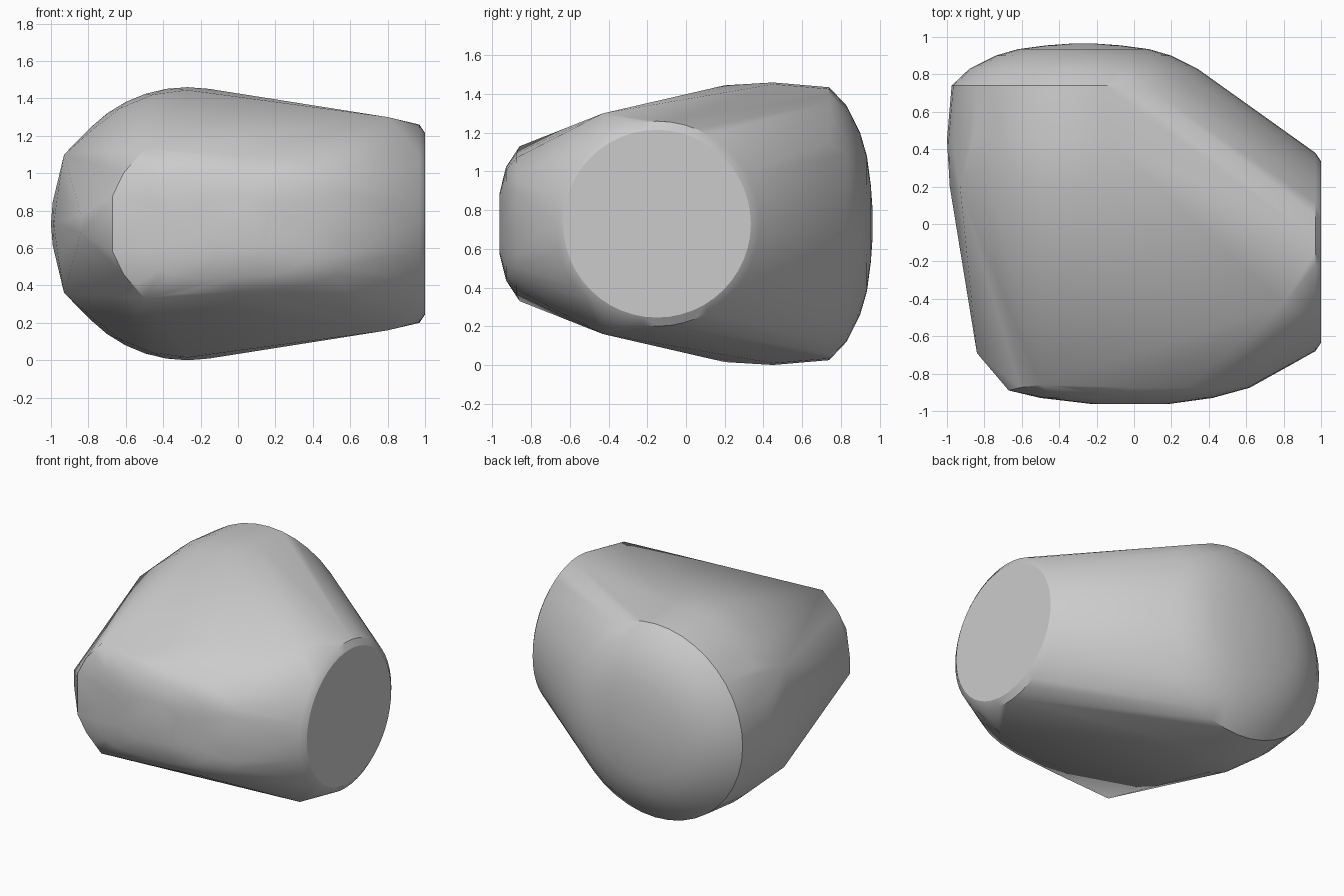
import bpy, bmesh
from math import cos, sin, pi, radians, copysign

cube = bpy.data.objects.get("Cube")
if cube:
    bpy.data.objects.remove(cube)

MID = 0.73  # height of the symmetry plane


def ring(cx, y, r, start=0, end=360, n=40):
    """Circle or arc facing along y."""
    steps = [radians(start + (end - start) * i / n) for i in range(n + 1)]
    return [(cx + r * cos(a), y, MID + r * sin(a)) for a in steps]


def disc(x, cy, r, n=48):
    """Circle facing along x."""
    return [(x, cy + r * cos(2 * pi * i / n), MID + r * sin(2 * pi * i / n))
            for i in range(n)]


def soft_pad(y, cx, half_w, half_h, taper, power, n=24):
    """Rounded oblong facing along y, lower towards +x."""
    pts = []
    for i in range(n):
        a = 2 * pi * i / n
        u = copysign(abs(cos(a)) ** power, cos(a))
        v = copysign(abs(sin(a)) ** power, sin(a))
        pts.append((cx + half_w * u, y, MID + v * (half_h - taper * u)))
    return pts


points = []

# Rounded back dome
for y, r in ((0.45, 0.73), (0.74, 0.705), (0.83, 0.61), (0.9, 0.47),
             (0.935, 0.35), (0.955, 0.2), (0.965, 0.06)):
    points += ring(-0.27, y, r)

# Shoulder arc on the -x side
points += ring(-0.27, 0.2, 0.715, 90, 270, 12)

# Round flat end with its bevel
points += disc(0.97, -0.15, 0.53) + disc(1.0, -0.15, 0.485)

# Soft front pad
points += soft_pad(-0.875, -0.02, 0.64, 0.365, 0.035, 0.55)
points += soft_pad(-0.93, -0.04, 0.46, 0.29, 0.02, 0.6)
points += soft_pad(-0.963, -0.02, 0.2, 0.16, 0.0, 0.7)

# Paired corner points above and below the symmetry plane
for x, y, h in ((-0.93, 0.2, 0.37), (0.8, -0.43, 0.57), (-0.84, -0.69, 0.05),
                (-0.67, -0.89, 0.15), (-0.5, -0.86, 0.4)):
    points += [(x, y, MID + h), (x, y, MID - h)]

# Wrap the points in one tight convex shell
bm = bmesh.new()
for p in points:
    bm.verts.new(p)
bmesh.ops.remove_doubles(bm, verts=bm.verts, dist=0.004)
hull = bmesh.ops.convex_hull(bm, input=bm.verts)
loose = {v for v in hull["geom_interior"] + hull["geom_unused"]
         if isinstance(v, bmesh.types.BMVert)}
bmesh.ops.delete(bm, geom=list(loose), context='VERTS')
bmesh.ops.dissolve_limit(bm, angle_limit=radians(0.5), verts=bm.verts, edges=bm.edges)
bmesh.ops.recalc_face_normals(bm, faces=bm.faces)

# Rest the shell on the ground
low = min(v.co.z for v in bm.verts)
bmesh.ops.translate(bm, verts=bm.verts, vec=(0, 0, -low))

mesh = bpy.data.meshes.new("rounded_shell")
bm.to_mesh(mesh)
bm.free()
shell = bpy.data.objects.new("rounded_shell", mesh)
bpy.context.collection.objects.link(shell)

grey = bpy.data.materials.new("plain_grey")
grey.use_nodes = True
colour = (0.6, 0.6, 0.6, 1)
grey.diffuse_color = colour
grey.node_tree.nodes["Principled BSDF"].inputs["Base Color"].default_value = colour
mesh.materials.append(grey)

bpy.ops.object.select_all(action='DESELECT')
shell.select_set(True)
bpy.context.view_layer.objects.active = shell
bpy.ops.object.shade_smooth_by_angle(angle=radians(30))
